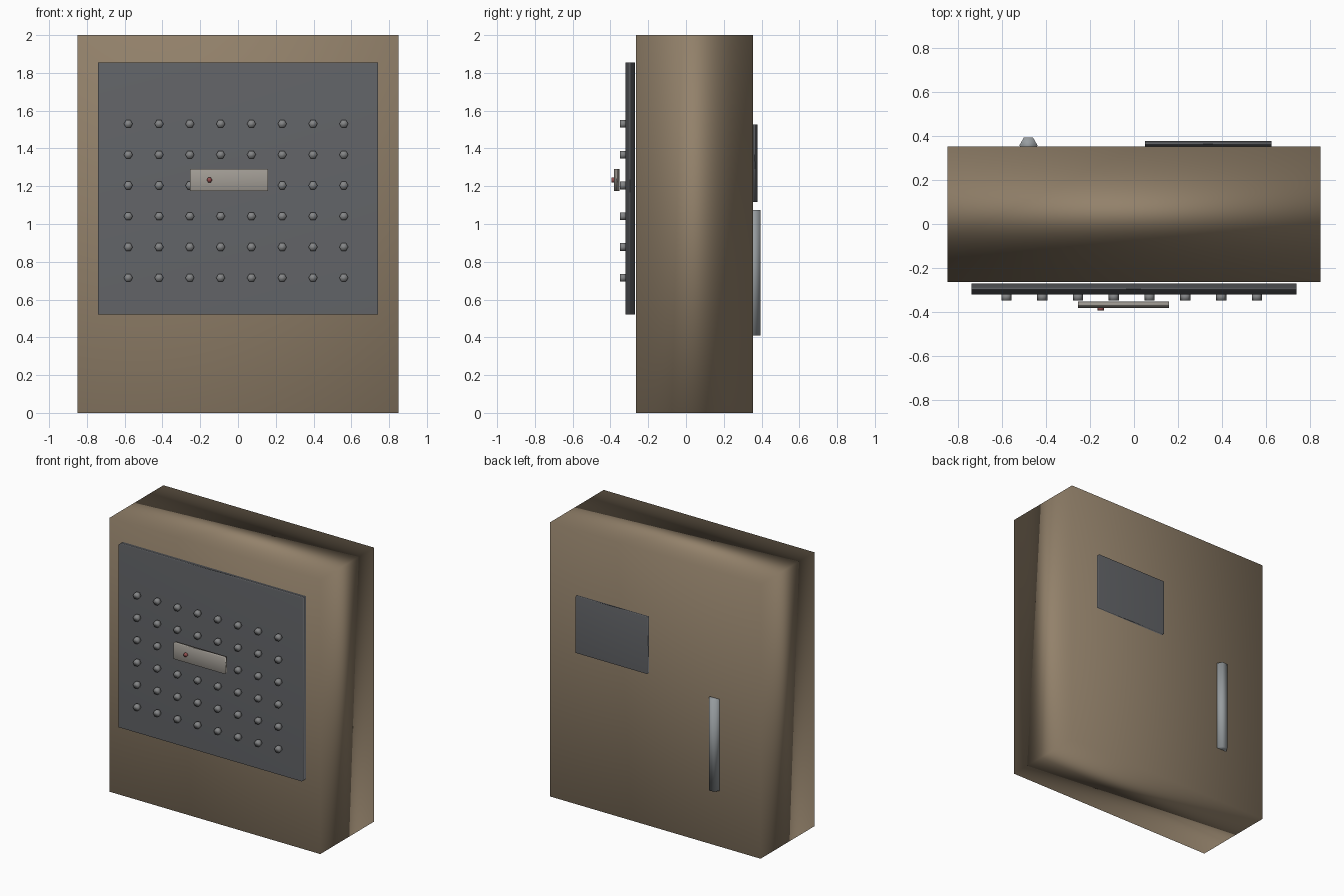
import bpy, math

if "Cube" in bpy.data.objects:
    bpy.data.objects.remove(bpy.data.objects["Cube"])


def material(name, rgb):
    m = bpy.data.materials.new(name)
    m.diffuse_color = (*rgb, 1)
    m.use_nodes = True
    m.node_tree.nodes["Principled BSDF"].inputs["Base Color"].default_value = m.diffuse_color
    return m


BROWN = material("brown_casing", (0.29, 0.22, 0.145))
DARK = material("dark_metal", (0.125, 0.13, 0.14))
STEEL = material("steel", (0.23, 0.235, 0.24))
PALE = material("pale_plate", (0.36, 0.335, 0.30))
PIPE = material("pipe_metal", (0.31, 0.335, 0.35))
RED = material("red_lamp", (0.30, 0.08, 0.08))


def finish(ob, name, mat):
    ob.name = name
    ob.data.materials.append(mat)
    bpy.ops.object.shade_smooth()
    return ob


def box(name, x, y, z, mat):
    """Box from (min, max) ranges on each axis."""
    bpy.ops.mesh.primitive_cube_add(size=1)
    ob = bpy.context.object
    ob.location = [(a + b) / 2 for a, b in (x, y, z)]
    ob.scale = [b - a for a, b in (x, y, z)]
    return finish(ob, name, mat)


def hex_prism(name, radius, depth, loc, rot, mat):
    bpy.ops.mesh.primitive_cylinder_add(vertices=6, radius=radius, depth=depth,
                                        location=loc, rotation=rot)
    return finish(bpy.context.object, name, mat)


FACE_Y = (math.pi / 2, math.pi / 2, 0)          # axis along y, corners at +-x
TO_X = (0, 0, math.pi / 2)                      # axis along z, corners at +-x

# Casing and front panel
box("casing", (-0.85, 0.85), (-0.265, 0.354), (0, 2), BROWN)
box("front_panel", (-0.74, 0.74), (-0.321, -0.271), (0.522, 1.855), DARK)

# Grid of hexagonal studs sharing one mesh
first = None
for row in range(6):
    for col in range(8):
        loc = (-0.581 + 0.163 * col, -0.333, 0.715 + 0.163 * row)
        if first is None:
            first = hex_prism("stud", 0.0235, 0.031, loc, FACE_Y, STEEL)
        else:
            stud = first.copy()
            stud.location = loc
            bpy.context.collection.objects.link(stud)

# Label plate with its lamp
box("front_plate", (-0.254, 0.159), (-0.382, -0.352), (1.174, 1.29), PALE)
hex_prism("lamp", 0.0145, 0.02, (-0.151, -0.385, 1.233), FACE_Y, RED)

# Back: access cover and half-sunk hexagonal pipe
box("back_cover", (0.05, 0.627), (0.35, 0.379), (1.117, 1.528), DARK)
hex_prism("back_pipe", 0.0415, 0.665, (-0.481, 0.358, 0.7425), TO_X, PIPE)
